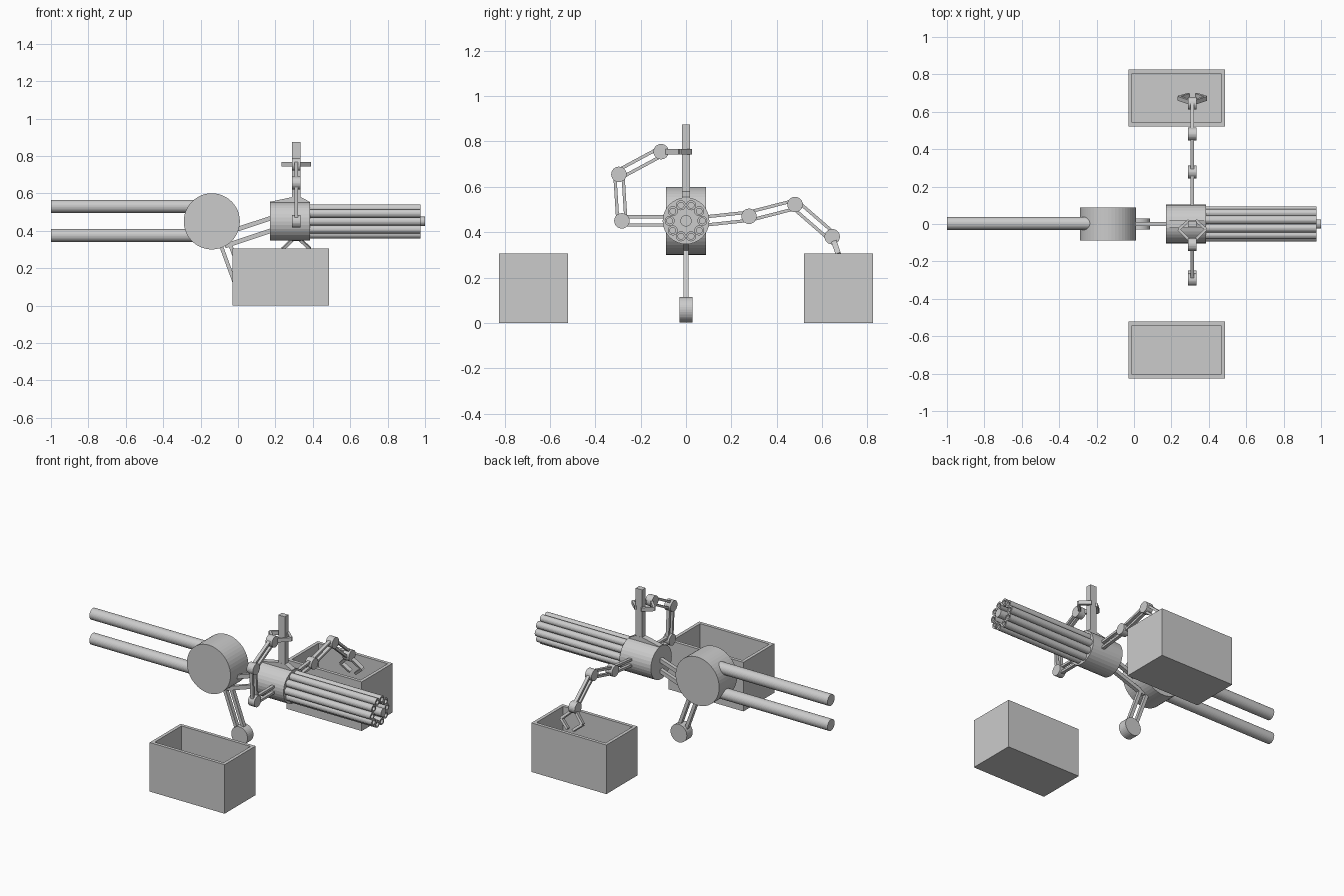
import bpy, bmesh, math
from mathutils import Vector, Matrix

if "Cube" in bpy.data.objects:
    bpy.data.objects.remove(bpy.data.objects["Cube"])

grey = bpy.data.materials.new("plain grey")
grey.diffuse_color = (0.6, 0.6, 0.6, 1)
grey.use_nodes = True
grey.node_tree.nodes["Principled BSDF"].inputs["Base Color"].default_value = grey.diffuse_color


def finish(name, bm):
    bmesh.ops.recalc_face_normals(bm, faces=bm.faces)
    mesh = bpy.data.meshes.new(name)
    bm.to_mesh(mesh)
    bm.free()
    mesh.materials.append(grey)
    ob = bpy.data.objects.new(name, mesh)
    bpy.context.collection.objects.link(ob)
    return ob


def frame(a, b, side):
    """Matrix with z from a to b, x along side, origin halfway."""
    z = (b - a).normalized()
    y = z.cross(side).normalized()
    x = y.cross(z)
    m = Matrix((x, y, z)).transposed().to_4x4()
    return Matrix.Translation((a + b) / 2) @ m


def cylinder(name, a, b, r, sides=32, bore=0):
    a, b = Vector(a), Vector(b)
    side = Vector((0, 0, 1)) if abs((b - a).normalized().z) < 0.9 else Vector((1, 0, 0))
    bm = bmesh.new()
    bmesh.ops.create_cone(bm, cap_ends=True, segments=sides, radius1=r, radius2=r,
                          depth=(b - a).length, matrix=frame(a, b, side))
    if bore:  # hollow out the far end
        d = (b - a).normalized()
        cap = max(bm.faces, key=lambda f: f.calc_center_median().dot(d))
        bmesh.ops.inset_individual(bm, faces=[cap], thickness=r - bore)
        deep = bmesh.ops.extrude_discrete_faces(bm, faces=[cap])["faces"][0]
        bmesh.ops.translate(bm, verts=deep.verts, vec=-0.3 * d)
    return finish(name, bm)


def bar(name, a, b, side, width, thick):
    a, b = Vector(a), Vector(b)
    bm = bmesh.new()
    bmesh.ops.create_cube(bm, size=1, matrix=frame(a, b, Vector(side))
                          @ Matrix.Diagonal((width, thick, (b - a).length, 1)))
    return finish(name, bm)


def twin_bars(name, a, b, side, gap, width, thick):
    """Two parallel bars, set apart at right angles to side."""
    a, b, side = Vector(a), Vector(b), Vector(side)
    off = (b - a).normalized().cross(side) * gap
    for s in (-1, 1):
        bar(name, a + off * s, b + off * s, side, width, thick)


X, Y = (1, 0, 0), (0, 1, 0)
ZC, AX = 0.45, 0.312  # main axis height, arm plane

# rear drum with two long tail tubes
cylinder("drum", (-0.14, -0.088, ZC), (-0.14, 0.088, ZC), 0.15, 48)
for z in (0.53, 0.375):
    cylinder("tail_tube", (-1, 0.003, z), (-0.15, 0.003, z), 0.035)

# neck struts between drum and body
for a, b in (((-0.05, 0, 0.393), (0.19, 0, 0.472)), ((-0.07, 0, 0.318), (0.19, 0, 0.405))):
    bar("neck_strut", a, b, Y, 0.024, 0.024)

# leg and round foot
twin_bars("leg_strut", (-0.08, 0, 0.36), (0.03, 0, 0.06), Y, 0.024, 0.024, 0.02)
cylinder("foot", (0.03, -0.029, 0.058), (0.03, 0.029, 0.058), 0.056)

# main body, barrel ring and spindle
cylinder("body", (0.17, 0, ZC), (0.385, 0, ZC), 0.103)
for i in range(10):
    t = math.tau * i / 10
    y, z = 0.072 * math.cos(t), ZC + 0.072 * math.sin(t)
    cylinder("barrel", (0.38, y, z), (0.975, y, z), 0.022, 20, 0.013)
cylinder("spindle", (0.38, 0, ZC), (1.0, 0, ZC), 0.025, 24)

# wedge-shaped mount and upright post
bm = bmesh.new()
base = bm.faces.new([bm.verts.new((x, -0.018, z)) for x, z in
                     ((0.172, 0.54), (0.383, 0.54), (0.383, 0.555),
                      (0.335, 0.58), (0.29, 0.58), (0.172, 0.555))])
ext = bmesh.ops.extrude_face_region(bm, geom=[base])["geom"]
bmesh.ops.translate(bm, verts=[v for v in ext if isinstance(v, bmesh.types.BMVert)],
                    vec=(0, 0.036, 0))
finish("post_mount", bm)
bar("post", (AX, 0, 0.56), (AX, 0, 0.875), X, 0.044, 0.034)


def arm(prefix, points, aim):
    """Jointed arm through (y, z) points, ending in a two-finger claw."""
    pts = [Vector((AX, y, z)) for y, z in points]
    for a, b in zip(pts, pts[1:]):
        twin_bars(prefix + "_link", a, b, X, 0.018, 0.02, 0.014)
    for p in pts[1:]:
        cylinder(prefix + "_joint", p - Vector((0.022, 0, 0)), p + Vector((0.022, 0, 0)), 0.034, 24)
    d = Vector((0, *aim)).normalized()
    flat = d.cross(Vector(X))
    for s in (-1, 1):
        path = [pts[-1] + Vector((s * u, 0, 0)) + d * v
                for u, v in ((0.006, 0.015), (0.073, 0.082), (0.018, 0.13))]
        for a, b in zip(path, path[1:]):
            bar(prefix + "_claw_finger", a, b, flat, 0.024, 0.015)


arm("front_arm", ((-0.09, 0.45), (-0.283, 0.45), (-0.296, 0.655), (-0.11, 0.755)), (1, 0))
arm("back_arm", ((0.09, 0.45), (0.278, 0.47), (0.481, 0.522), (0.645, 0.38)), (0.33, -0.94))

# open boxes on both sides
for s in (-1, 1):
    bm = bmesh.new()
    bmesh.ops.create_cube(bm, size=1, matrix=Matrix.Translation((0.228, s * 0.673, 0.1525))
                          @ Matrix.Diagonal((0.516, 0.304, 0.305, 1)))
    top = max(bm.faces, key=lambda f: f.calc_center_median().z)
    bmesh.ops.inset_individual(bm, faces=[top], thickness=0.029)
    floor = bmesh.ops.extrude_discrete_faces(bm, faces=[top])["faces"][0]
    bmesh.ops.translate(bm, verts=floor.verts, vec=(0, 0, -0.275))
    finish("open_box", bm)
